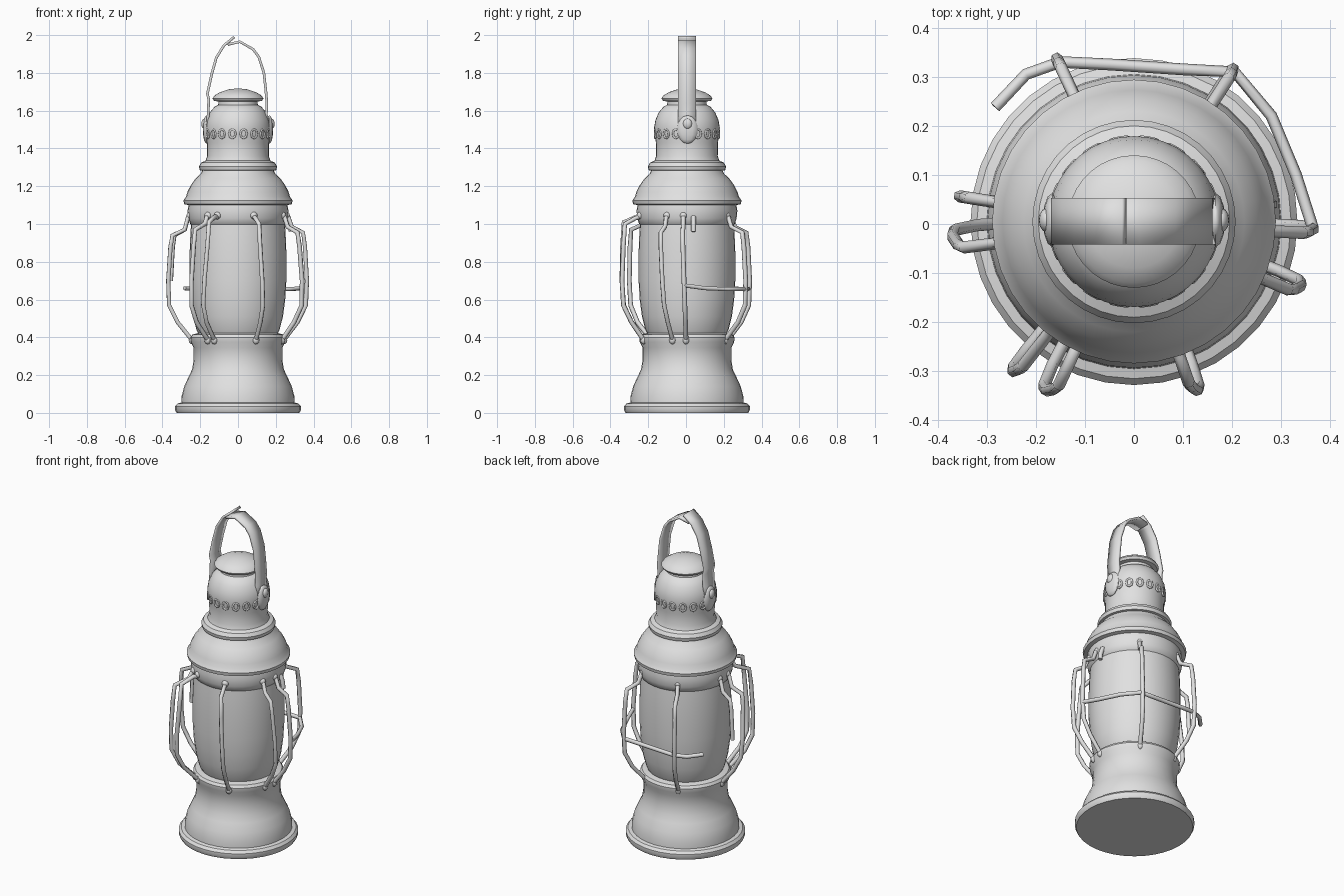
import bpy, bmesh, math
from mathutils import Vector, Matrix

if "Cube" in bpy.data.objects:
    bpy.data.objects.remove(bpy.data.objects["Cube"])

CY = 0.005  # body axis offset in y
metal = bpy.data.materials.new("light_grey")
metal.diffuse_color = (0.75, 0.75, 0.75, 1)
metal.use_nodes = True
metal.node_tree.nodes["Principled BSDF"].inputs["Base Color"].default_value = metal.diffuse_color


def finish(name, bm, angle=35):
    bmesh.ops.recalc_face_normals(bm, faces=bm.faces)
    me = bpy.data.meshes.new(name)
    bm.to_mesh(me)
    bm.free()
    me.materials.append(metal)
    me.shade_smooth()
    me.set_sharp_from_angle(angle=math.radians(angle))
    ob = bpy.data.objects.new(name, me)
    bpy.context.collection.objects.link(ob)
    return ob


def lathe(name, profile, seg=36):
    """Revolve (radius, z) points and cap both ends."""
    bm = bmesh.new()
    rings = [[bm.verts.new((r * math.cos(2 * math.pi * i / seg),
                            CY + r * math.sin(2 * math.pi * i / seg), z))
              for i in range(seg)] for r, z in profile]
    for a, b in zip(rings, rings[1:]):
        for i in range(seg):
            j = (i + 1) % seg
            bm.faces.new((a[i], a[j], b[j], b[i]))
    bm.faces.new(rings[0][::-1])
    bm.faces.new(rings[-1])
    return finish(name, bm)


def wire(name, pts, radius, cyclic=False):
    """Round wire along a path."""
    cu = bpy.data.curves.new(name, 'CURVE')
    cu.dimensions = '3D'
    cu.bevel_depth = radius
    cu.bevel_resolution = 1
    cu.use_fill_caps = True
    sp = cu.splines.new('POLY')
    sp.points.add(len(pts) - 1)
    for p, c in zip(sp.points, pts):
        p.co = (*c, 1)
    sp.use_cyclic_u = cyclic
    cu.materials.append(metal)
    ob = bpy.data.objects.new(name, cu)
    bpy.context.collection.objects.link(ob)
    bpy.context.view_layer.update()
    bpy.ops.object.select_all(action='DESELECT')
    ob.select_set(True)
    bpy.context.view_layer.objects.active = ob
    bpy.ops.object.convert(target='MESH')
    return ob


def ellipsoid(name, loc, size):
    bm = bmesh.new()
    bmesh.ops.create_uvsphere(bm, u_segments=12, v_segments=8, radius=1,
                              matrix=Matrix.LocRotScale(Vector(loc), None, Vector(size)))
    return finish(name, bm)


# Turned body, bottom to top
lathe("base", [(0.325, 0), (0.333, 0.015), (0.333, 0.035), (0.32, 0.05), (0.3, 0.055),
               (0.298, 0.09), (0.285, 0.14), (0.262, 0.19), (0.243, 0.23), (0.235, 0.28),
               (0.235, 0.345), (0.25, 0.375), (0.252, 0.4), (0.242, 0.415), (0.2, 0.425)])
lathe("glass", [(0.205, 0.41), (0.22, 0.44), (0.238, 0.51), (0.25, 0.6), (0.256, 0.7),
                (0.256, 0.85), (0.252, 0.95), (0.247, 1.02)])
lathe("collar", [(0.24, 0.99), (0.253, 1.0), (0.263, 1.03), (0.267, 1.07), (0.262, 1.1),
                 (0.285, 1.105), (0.289, 1.125), (0.275, 1.145), (0.268, 1.17), (0.25, 1.205),
                 (0.225, 1.24), (0.198, 1.265), (0.188, 1.285)])
lathe("chimney", [(0.18, 1.28), (0.203, 1.285), (0.207, 1.305), (0.195, 1.325), (0.172, 1.335),
                  (0.163, 1.36), (0.164, 1.43), (0.17, 1.47), (0.174, 1.51), (0.167, 1.55),
                  (0.15, 1.59), (0.125, 1.62), (0.105, 1.63), (0.103, 1.655)])
lathe("cap", [(0.1, 1.648), (0.127, 1.652), (0.135, 1.665), (0.125, 1.68), (0.095, 1.698),
              (0.05, 1.713), (0.012, 1.717)])

# Vent rings around the chimney
for k in range(18):
    a = 2 * math.pi * k / 18
    pts = []
    for s in range(8):
        t = 2 * math.pi * s / 8
        b = a + 0.017 * math.cos(t) / 0.17
        pts.append((0.17 * math.cos(b), CY + 0.17 * math.sin(b), 1.478 + 0.024 * math.sin(t)))
    wire("vent_ring", pts, 0.006, True)


# Handle: two flat bands that meet, split, at the top
def band(name, path):
    bm = bmesh.new()
    rows = [[bm.verts.new((x, y, z)) for y in (-0.042, 0.053)] for x, z in path]
    for a, b in zip(rows, rows[1:]):
        bm.faces.new((a[0], a[1], b[1], b[0]))
    ob = finish(name, bm)
    mod = ob.modifiers.new("thickness", 'SOLIDIFY')
    mod.thickness = 0.014
    mod.offset = 0


band("handle_left", [(-0.165, 1.5), (-0.158, 1.58), (-0.155, 1.66), (-0.162, 1.69), (-0.14, 1.79),
                     (-0.115, 1.88), (-0.075, 1.945), (-0.02, 1.99)])
band("handle_right", [(0.165, 1.5), (0.15, 1.58), (0.153, 1.64), (0.147, 1.71), (0.137, 1.8),
                      (0.11, 1.885), (0.08, 1.925), (0.01, 1.965), (-0.055, 1.95)])
for side in (-1, 1):
    ellipsoid("handle_lug", (side * 0.166, 0.008, 1.5), (0.02, 0.055, 0.075))
    ellipsoid("handle_rivet", (side * 0.178, 0.008, 1.53), (0.016, 0.025, 0.028))


# Cage wires: top angle, bottom angle, reach, shoulder height
def guard(name, top, bottom, reach, shoulder=0.95, stop=9):
    prof = [(0.255, 1.045), (0.268, 1.035), (0.285, shoulder + 0.03), (reach - 0.02, shoulder),
            (reach - 0.01, 0.88), (reach, 0.7), (reach - 0.005, 0.57), (reach - 0.05, 0.48),
            (0.243, 0.385)][:stop]
    pts = []
    for r, z in prof:
        f = min(1, max(0, (0.95 - z) / 0.56))
        a = math.radians(top + (bottom - top) * f)
        pts.append((r * math.cos(a), r * math.sin(a), z))
    wire(name, pts, 0.0125)
    ellipsoid(name + "_top_joint", pts[0], (0.02, 0.02, 0.02))
    if stop == 9:
        ellipsoid(name + "_foot", pts[-1], (0.018, 0.018, 0.022))


for top, bottom, reach, shoulder in [
        (115, 115, 0.372, 0.955), (57, 58, 0.375, 0.955), (-3, 0, 0.365, 0.955),
        (-23, -17, 0.362, 0.955), (-71, -67, 0.362, 1.0), (-115, -121, 0.383, 1.01),
        (-128, -131, 0.388, 0.97), (-172, -181, 0.37, 0.94)]:
    guard("cage_wire", top, bottom, reach, shoulder)
guard("broken_cage_wire", 171, 171, 0.36, 0.94, 6)
wire("wire_stub", [(0.26, 0.04, 1.04), (0.275, 0.04, 1.0), (0.28, 0.04, 0.96)], 0.013)

# Horizontal wire around the back
wire("back_wire", [(0.365, -0.01, 0.675), (0.33, 0.1, 0.66), (0.28, 0.22, 0.655),
                   (0.205, 0.31, 0.655), (0.1, 0.315, 0.655), (-0.05, 0.325, 0.655),
                   (-0.15, 0.33, 0.655), (-0.22, 0.305, 0.655), (-0.283, 0.238, 0.66)], 0.012)
